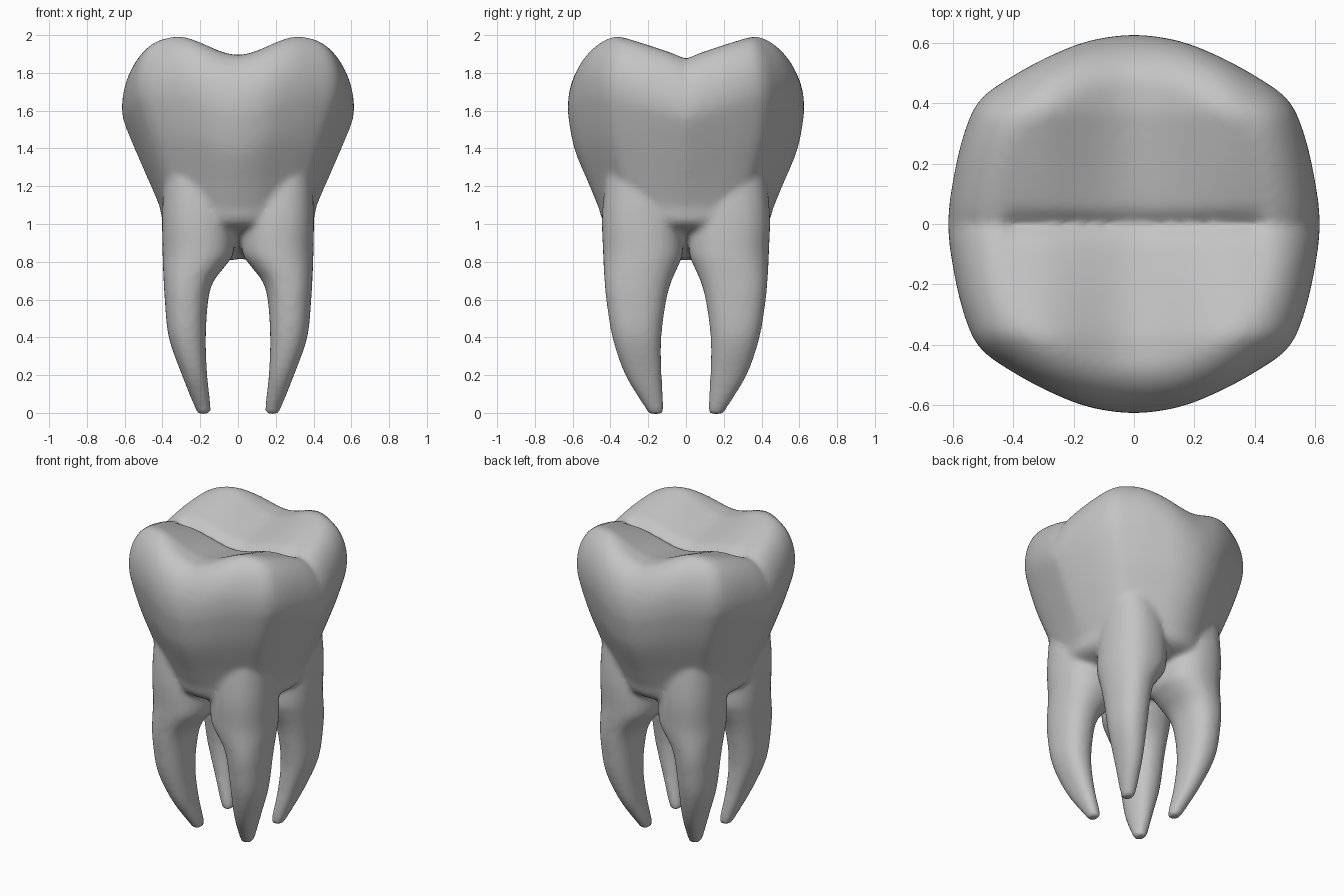
import bpy, bmesh, math
from mathutils import Vector

cube = bpy.data.objects.get("Cube")
if cube:
    bpy.data.objects.remove(cube, do_unlink=True)


def spline(points, steps, closed=False):
    """Smooth curve through points of any dimension."""
    pts = [Vector(p) for p in points]
    n = len(pts)

    def at(i):
        return pts[i % n] if closed else pts[max(0, min(n - 1, i))]
    out = []
    for i in range(n if closed else n - 1):
        a, b, c, d = (at(i + j) for j in (-1, 0, 1, 2))
        for s in range(steps):
            t = s / steps
            out.append(0.5 * (2 * b + (c - a) * t + (2 * a - 5 * b + 4 * c - d) * t * t
                              + (3 * b - a - 3 * c + d) * t ** 3))
    if not closed:
        out.append(pts[-1])
    return out


def loft(bm, rings, tip=None):
    """Closed shell through rings; the top is a flat cap or a fan to tip."""
    loops = [[bm.verts.new(p) for p in ring] for ring in rings]
    n = len(loops[0])
    for low, high in zip(loops, loops[1:]):
        for i in range(n):
            j = (i + 1) % n
            bm.faces.new((low[i], low[j], high[j], high[i]))
    bm.faces.new(loops[0][::-1])
    if tip is None:
        bm.faces.new(loops[-1])
    else:
        top = bm.verts.new(tip)
        for i in range(n):
            bm.faces.new((loops[-1][i], loops[-1][(i + 1) % n], top))


def chewing_height(x, y, k):
    """Four cusps, a cross valley with a fissure, and a rounded rim."""
    u = min(abs(x) / 0.34, 1)
    v = min(abs(y) / 0.37, 1)
    u = u * u * (3 - 2 * u)
    v = v ** 0.9
    z = 1.82 + 0.075 * v + 0.055 * u + 0.05 * u * v
    if abs(x) < 0.42:
        z -= 0.025 * math.exp(-(y / 0.03) ** 2)
    t = max(0, (k - 0.72) / 0.28)
    return z - 0.27 * (1 - math.sqrt(max(0, 1 - t * t)))


bm = bmesh.new()

# Crown outline, mirrored from one quarter
quarter = [(0, 0.625), (0.15, 0.605), (0.29, 0.55), (0.42, 0.478),
           (0.505, 0.415), (0.55, 0.335), (0.59, 0.19), (0.615, 0)]
half = quarter + [(x, -y) for x, y in reversed(quarter[:-1])]
outline = spline(half + [(-x, y) for x, y in reversed(half[1:-1])], 4, True)

# Crown walls: height fraction between neck and rim, then width and depth scale
walls = [(-0.27, 0.1, 0.1), (-0.1, 0.42, 0.45), (0, 0.63, 0.68), (0.15, 0.675, 0.745),
         (0.32, 0.745, 0.815), (0.62, 0.875, 0.94), (0.88, 0.98, 0.993), (1, 1, 1)]
rings = []
for f, sx, sy in spline(walls, 5):
    rings.append([(x * sx, y * sy, 1 + f * (chewing_height(x, y, 1) - 1)) for x, y in outline])

# Chewing surface, from the rim to the centre
CAP = 32
for j in range(CAP - 1, 0, -1):
    k = math.sin(math.pi / 2 * j / CAP)
    rings.append([(x * k, y * k, chewing_height(x * k, y * k, k)) for x, y in outline])
loft(bm, rings, (0, 0, chewing_height(0, 0, 0)))

# Roots: height, then inner and outer limits in x and in y
root = [(-0.006, 0.155, 0.21, 0.13, 0.195), (0.02, 0.143, 0.225, 0.118, 0.212),
        (0.2, 0.163, 0.297, 0.128, 0.322), (0.4, 0.17, 0.367, 0.13, 0.39),
        (0.6, 0.157, 0.388, 0.103, 0.423), (0.7, 0.127, 0.394, 0.075, 0.432),
        (0.78, 0.065, 0.398, 0.04, 0.437), (0.86, 0.02, 0.4, 0.015, 0.44),
        (1.05, 0.03, 0.402, 0.03, 0.445), (1.3, 0.06, 0.39, 0.06, 0.42)]
SIDES = 28


def rounded(value):
    return math.copysign(abs(value) ** 0.88, value)


for mx in (-1, 1):
    for my in (-1, 1):
        rings = []
        for z, x0, x1, y0, y1 in spline(root, 5):
            ring = []
            for i in range(SIDES):
                a = 2 * math.pi * i / SIDES
                x = (x0 + x1) / 2 + (x1 - x0) / 2 * rounded(math.cos(a))
                y = (y0 + y1) / 2 + (y1 - y0) / 2 * rounded(math.sin(a))
                ring.append((mx * x, my * y, z))
            rings.append(ring)
        loft(bm, rings)

bmesh.ops.recalc_face_normals(bm, faces=bm.faces)
mesh = bpy.data.meshes.new("molar_tooth")
bm.to_mesh(mesh)
bm.free()
mesh.polygons.foreach_set("use_smooth", [True] * len(mesh.polygons))
tooth = bpy.data.objects.new("molar_tooth", mesh)
bpy.context.collection.objects.link(tooth)

# Fuse crown and roots into one soft skin
fuse = tooth.modifiers.new("fuse", "REMESH")
fuse.mode = "VOXEL"
fuse.voxel_size = 0.016
fuse.use_smooth_shade = True
soften = tooth.modifiers.new("soften", "SMOOTH")
soften.factor = 0.5
soften.iterations = 8

# Plain grey surface
grey = (0.55, 0.55, 0.55, 1)
mat = bpy.data.materials.new("plain_grey")
mat.use_nodes = True
mat.diffuse_color = grey
mat.node_tree.nodes["Principled BSDF"].inputs["Base Color"].default_value = grey
mesh.materials.append(mat)
